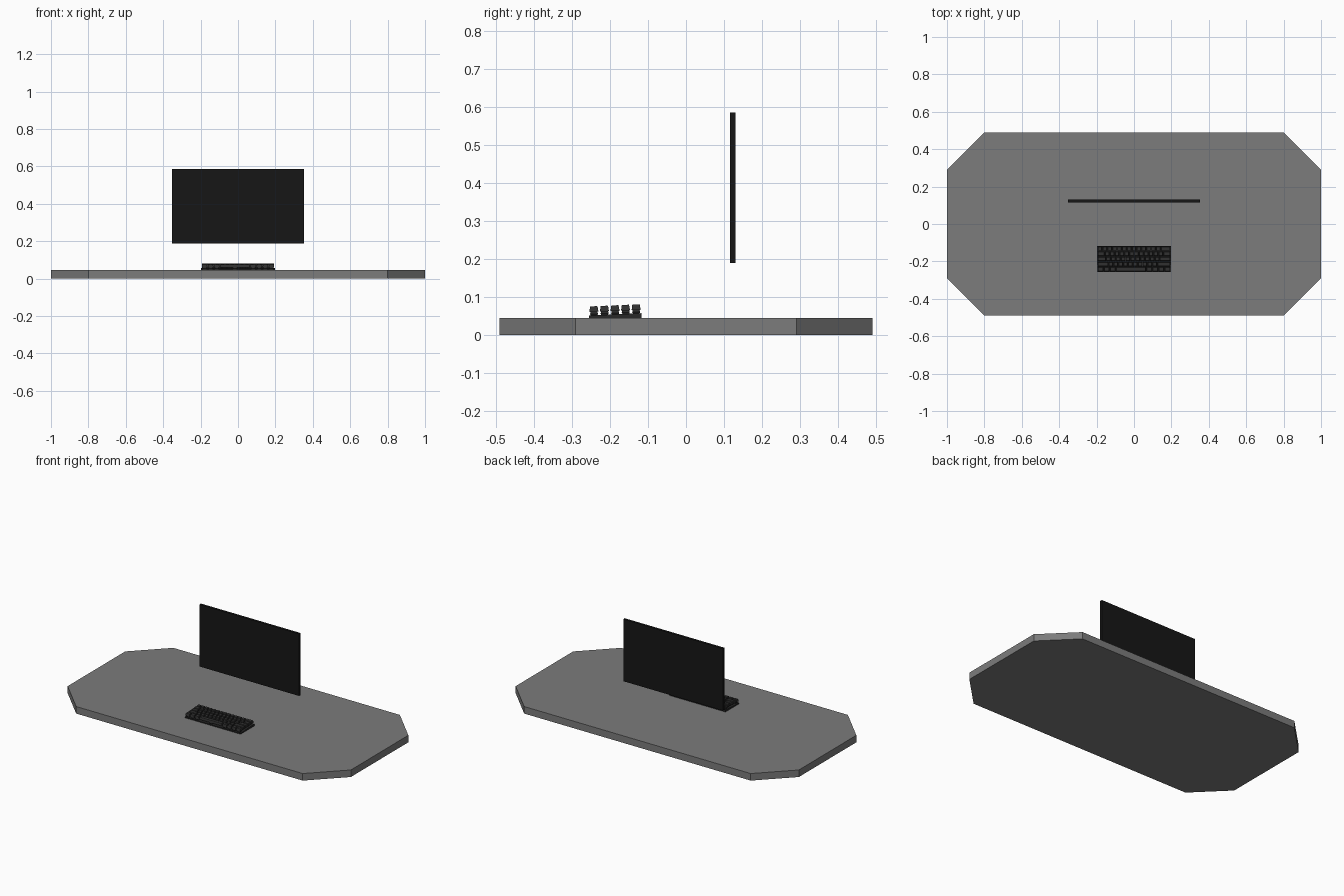
import bpy, bmesh
from mathutils import Matrix, Vector

if "Cube" in bpy.data.objects:
    bpy.data.objects.remove(bpy.data.objects["Cube"])


def material(name, value):
    m = bpy.data.materials.new(name)
    m.diffuse_color = (value, value, value, 1)
    m.use_nodes = True
    m.node_tree.nodes["Principled BSDF"].inputs["Base Color"].default_value = m.diffuse_color
    return m


def finish(name, bm, mat=None):
    bmesh.ops.recalc_face_normals(bm, faces=bm.faces)
    me = bpy.data.meshes.new(name)
    bm.to_mesh(me)
    bm.free()
    ob = bpy.data.objects.new(name, me)
    bpy.context.collection.objects.link(ob)
    if mat:
        me.materials.append(mat)
    return ob


def stack(bm, rings, transform=Matrix()):
    """Closed solid from (half_x, half_y, z) rectangles, bottom to top."""
    loops = [[bm.verts.new(transform @ Vector((sx * hx, sy * hy, z)))
              for sx, sy in ((-1, -1), (1, -1), (1, 1), (-1, 1))]
             for hx, hy, z in rings]
    for a, b in zip(loops, loops[1:]):
        for i in range(4):
            j = (i + 1) % 4
            bm.faces.new((a[i], a[j], b[j], b[i]))
    bm.faces.new(loops[0][::-1])
    bm.faces.new(loops[-1])


desk_grey = material("desk_grey", 0.2)
dark = material("screen_black", 0.008)
case_dark = material("case_black", 0.022)
key_dark = material("key_charcoal", 0.032)

# Desk top: rectangle with cut corners
bm = bmesh.new()
outline = [(-0.8, -0.49), (0.8, -0.49), (1, -0.29), (1, 0.29),
           (0.8, 0.49), (-0.8, 0.49), (-1, 0.29), (-1, -0.29)]
face = bm.faces.new([bm.verts.new((x, y, 0)) for x, y in outline])
ext = bmesh.ops.extrude_face_region(bm, geom=[face], use_keep_orig=True)
bmesh.ops.translate(bm, vec=(0, 0, 0.045),
                    verts=[v for v in ext["geom"] if isinstance(v, bmesh.types.BMVert)])
finish("desk_top", bm, desk_grey)

# Monitor: thin floating panel
bm = bmesh.new()
stack(bm, [(0.352, 0.0075, 0.189), (0.352, 0.0075, 0.585)],
      Matrix.Translation((0, 0.1225, 0)))
finish("monitor_panel", bm, dark)

# Keyboard case: low wedge, slightly higher at the back
CY, SLOPE = -0.186, 0.045
bm = bmesh.new()
stack(bm, [(0.197, 0.0695, 0.045), (0.197, 0.0695, 0.0545)],
      Matrix.Translation((0, CY, 0)))
for v in bm.verts:
    if v.co.z > 0.05:
        v.co.z += (v.co.y - CY) * SLOPE
finish("keyboard_case", bm, case_dark)

# Key rows, back to front, widths in key units (15 per row)
rows = [[1] * 13 + [2],
        [1.5] + [1] * 12 + [1.5],
        [1.75] + [1] * 11 + [2.25],
        [2.25] + [1] * 10 + [2.75],
        [1.25] * 3 + [6.25] + [1.25] * 4]
UNIT, PITCH = 0.026, 0.0277
caps, switches = bmesh.new(), bmesh.new()
for r, widths in enumerate(rows):
    y = CY + (2 - r) * PITCH
    x = -7.5 * UNIT
    for w in widths:
        width = w * UNIT
        place = Matrix.Translation((x + width / 2, y, 0.054 + (y - CY) * SLOPE))
        place = place @ Matrix.Rotation(SLOPE, 4, 'X')
        # switch body under the cap
        stack(switches, [(0.0085, 0.0085, 0), (0.0105, 0.0105, 0.004),
                         (0.0085, 0.0085, 0.012)], place)
        # tapered keycap
        h = width / 2
        stack(caps, [(h - 0.0015, 0.0118, 0.0095), (h - 0.003, 0.0103, 0.021),
                     (h - 0.0038, 0.0090, 0.0243)], place)
        x += width
finish("key_switches", switches, case_dark)
finish("keycaps", caps, key_dark)
